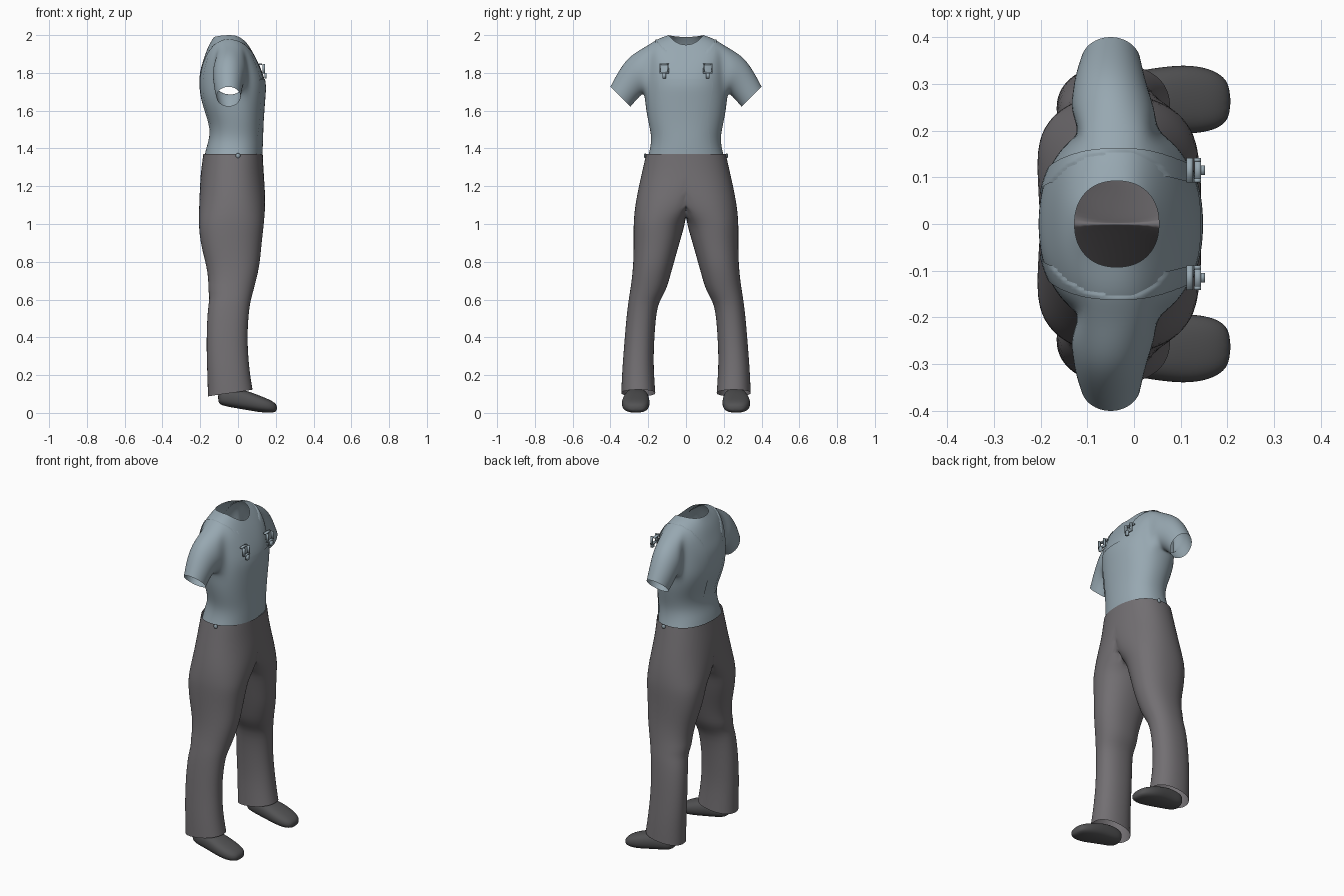
import bpy, bmesh, math

cube = bpy.data.objects.get("Cube")
if cube:
    bpy.data.objects.remove(cube, do_unlink=True)


def material(name, rgb):
    m = bpy.data.materials.new(name)
    m.use_nodes = True
    m.diffuse_color = (*rgb, 1)
    node = next(n for n in m.node_tree.nodes if n.type == "BSDF_PRINCIPLED")
    node.inputs["Base Color"].default_value = (*rgb, 1)
    return m


SHIRT = material("blue grey cloth", (0.31, 0.39, 0.44))
TROUSER = material("grey cloth", (0.17, 0.16, 0.17))
LEATHER = material("dark shoe leather", (0.085, 0.085, 0.088))


def power(v, e):
    return math.copysign(abs(v) ** e, v)


def loft(bm, rings, closed=True):
    """Skin a list of point rings with quads; return the vertex rows."""
    rows = [[bm.verts.new(p) for p in ring] for ring in rings]
    n = len(rows[0])
    for a, b in zip(rows, rows[1:]):
        for i in range(n if closed else n - 1):
            j = (i + 1) % n
            bm.faces.new((a[i], a[j], b[j], b[i]))
    return rows


def finish(bm, name, mat, levels=1, target=None):
    """Turn a +y half into a mirrored, smoothed object."""
    bmesh.ops.recalc_face_normals(bm, faces=bm.faces[:])
    me = bpy.data.meshes.new(name)
    bm.to_mesh(me)
    bm.free()
    me.materials.append(mat)
    me.shade_smooth()
    ob = bpy.data.objects.new(name, me)
    bpy.context.collection.objects.link(ob)
    mir = ob.modifiers.new("mirror", "MIRROR")
    mir.use_axis = (False, True, False)
    mir.merge_threshold = 0.0005
    if levels:
        sub = ob.modifiers.new("smooth", "SUBSURF")
        sub.levels = sub.render_levels = levels
    if target:
        wrap = ob.modifiers.new("wrap", "SHRINKWRAP")
        wrap.target = target
        wrap.offset = 0.004
    return ob


# Shirt body: side z, front z, back z, back x, front x, half width
body = [
    (1.35, 1.35, 1.35, -0.18, 0.125, 0.205),
    (1.40, 1.40, 1.40, -0.17, 0.128, 0.190),
    (1.46, 1.46, 1.46, -0.15, 0.130, 0.183),
    (1.53, 1.53, 1.53, -0.152, 0.132, 0.198),
    (1.61, 1.60, 1.61, -0.182, 0.137, 0.214),
    (1.685, 1.68, 1.68, -0.202, 0.143, 0.220),
    (1.77, 1.74, 1.75, -0.207, 0.148, 0.215),
    (1.86, 1.80, 1.81, -0.203, 0.132, 0.210),
    (1.945, 1.86, 1.87, -0.183, 0.105, 0.205),
    (1.982, 1.91, 1.94, -0.160, 0.078, 0.150),
    (2.00, 1.948, 1.99, -0.128, 0.054, 0.093),
]
SEG = 14
HOLE_ROWS, HOLE_COLS = range(5, 8), range(5, 9)


def body_ring(zs, zf, zb, x0, x1, ry):
    pts = []
    for i in range(SEG + 1):
        a = math.pi * (i / SEG - 0.5)
        s, c = math.sin(a), math.cos(a) if 0 < i < SEG else 0.0
        z = zs + ((zf if s > 0 else zb) - zs) * s * s
        pts.append(((x0 + x1) / 2 + (x1 - x0) / 2 * power(s, 0.9),
                    ry * power(c, 0.9), z))
    return pts


bm = bmesh.new()
loft(bm, [body_ring(*r) for r in body], closed=False)
bm.faces.ensure_lookup_table()
arm_faces = [bm.faces[r * SEG + c] for r in HOLE_ROWS for c in HOLE_COLS]
rim = [e for e in {e for f in arm_faces for e in f.edges}
       if sum(f in arm_faces for f in e.link_faces) == 1]
bmesh.ops.delete(bm, geom=arm_faces, context="FACES")
rim = [e for e in rim if e.is_valid]

# Sleeve: upper y, z, lower y, z, centre x, half depth
sleeve = [
    (0.250, 1.922, 0.232, 1.685, -0.045, 0.094),
    (0.312, 1.880, 0.252, 1.665, -0.050, 0.084),
    (0.362, 1.805, 0.270, 1.645, -0.052, 0.076),
    (0.402, 1.728, 0.292, 1.620, -0.050, 0.066),
]


def sleeve_ring(uy, uz, ly, lz, cx, rx):
    pts = []
    for i in range(SEG):
        t = 2 * math.pi * i / SEG
        k = (1 + math.cos(t)) / 2
        pts.append((cx + rx * math.sin(t), ly + (uy - ly) * k, lz + (uz - lz) * k))
    return pts


cuff = loft(bm, [sleeve_ring(*r) for r in sleeve])[0]
cuff_edges = [e for e in bm.edges if e.verts[0] in cuff and e.verts[1] in cuff]
bmesh.ops.bridge_loops(bm, edges=rim + cuff_edges)
shirt = finish(bm, "shirt", SHIRT, 2)

# Trousers: z, back x, front x, inner y, outer y (negative inner joins the legs)
legs = [
    (1.370, -0.185, 0.132, -0.212, 0.212),
    (1.345, -0.188, 0.133, -0.218, 0.218),
    (1.270, -0.198, 0.137, -0.235, 0.235),
    (1.190, -0.203, 0.143, -0.200, 0.253),
    (1.110, -0.206, 0.146, -0.120, 0.268),
    (1.050, -0.208, 0.142, -0.050, 0.275),
    (1.005, -0.208, 0.138, 0.004, 0.278),
    (0.940, -0.205, 0.131, 0.022, 0.278),
    (0.860, -0.190, 0.122, 0.045, 0.278),
    (0.780, -0.168, 0.115, 0.068, 0.280),
    (0.700, -0.156, 0.096, 0.090, 0.288),
    (0.655, -0.160, 0.084, 0.104, 0.295),
    (0.610, -0.150, 0.072, 0.128, 0.302),
    (0.570, -0.158, 0.062, 0.150, 0.308),
    (0.480, -0.165, 0.053, 0.162, 0.318),
    (0.380, -0.167, 0.050, 0.168, 0.326),
    (0.280, -0.166, 0.056, 0.172, 0.334),
    (0.190, -0.162, 0.066, 0.168, 0.340),
    (0.105, -0.160, 0.078, 0.162, 0.343),
]


def leg_ring(z, x0, x1, y0, y1):
    pts = []
    for i in range(28):
        a = 2 * math.pi * i / 28
        x = (x0 + x1) / 2 + (x1 - x0) / 2 * power(math.cos(a), 0.9)
        y = (y0 + y1) / 2 + (y1 - y0) / 2 * power(math.sin(a), 0.9)
        hem = 0.018 * math.cos(a) if z < 0.15 else 0
        pts.append((x, y if y > 0.001 else 0.0, z + hem))
    return pts


bm = bmesh.new()
loft(bm, [leg_ring(*r) for r in legs])
middle = [f for f in bm.faces if all(v.co.y == 0 for v in f.verts)]
bmesh.ops.delete(bm, geom=middle, context="FACES")
finish(bm, "trousers", TROUSER)

# Shoes: x, centre y, half width, bottom z, top z
shoe = [
    (-0.106, 0.262, 0.030, 0.055, 0.110),
    (-0.088, 0.262, 0.054, 0.038, 0.128),
    (-0.010, 0.262, 0.064, 0.024, 0.132),
    (0.060, 0.265, 0.073, 0.012, 0.114),
    (0.120, 0.267, 0.076, 0.002, 0.090),
    (0.175, 0.265, 0.066, -0.001, 0.068),
    (0.208, 0.263, 0.038, 0.007, 0.044),
]
bm = bmesh.new()
rows = loft(bm, [[(x, yc + w * power(math.cos(t), 0.8),
                   (zb + zt) / 2 + (zt - zb) / 2 * power(math.sin(t), 0.8))
                  for t in (2 * math.pi * i / 16 for i in range(16))]
                 for x, yc, w, zb, zt in shoe])
for end in (rows[0], rows[-1]):
    bm.faces.new(end)
finish(bm, "shoes", LEATHER, 2)

# Shoulder straps lying on the shirt
path = [(0.14, 0.115, 1.77), (0.125, 0.118, 1.82), (0.10, 0.122, 1.87),
        (0.06, 0.13, 1.93), (0.0, 0.137, 1.975), (-0.07, 0.137, 1.98),
        (-0.13, 0.13, 1.95), (-0.17, 0.118, 1.89), (-0.2, 0.105, 1.8),
        (-0.2, 0.092, 1.7), (-0.18, 0.08, 1.6), (-0.15, 0.07, 1.5)]
bm = bmesh.new()
loft(bm, [[(x, y + s * 0.027, z) for s in (-1, 0, 1)] for x, y, z in path], closed=False)
finish(bm, "shoulder_straps", SHIRT, 2, shirt)

# Front bib
bm = bmesh.new()
loft(bm, [[(0.15, (0.15 + 0.02 * math.cos(h * 0.8)) * k / 6, 1.37 + 0.05 * h)
           for k in range(7)] for h in range(9)], closed=False)
finish(bm, "front_bib", SHIRT, 1, shirt)


# Buckles: a ring of four bars with a button below
def box(bm, centre, size):
    made = bmesh.ops.create_cube(bm, size=1)["verts"]
    for v in made:
        v.co = [c + a * s for c, a, s in zip(centre, v.co, size)]


bm = bmesh.new()
for dy in (-0.022, 0.022):
    box(bm, (0.136, 0.115 + dy, 1.822), (0.014, 0.008, 0.05))
for z in (1.80, 1.845):
    box(bm, (0.137 - (z - 1.8) * 0.4, 0.115, z), (0.014, 0.052, 0.009))
box(bm, (0.146, 0.115, 1.785), (0.012, 0.02, 0.028))
finish(bm, "strap_buckles", SHIRT, 0)

# Hip buttons
bm = bmesh.new()
bmesh.ops.create_uvsphere(bm, u_segments=12, v_segments=6, radius=0.013)
for v in bm.verts:
    v.co = (v.co.x, v.co.y * 0.5 + 0.217, v.co.z + 1.362)
finish(bm, "hip_buttons", SHIRT, 0)
